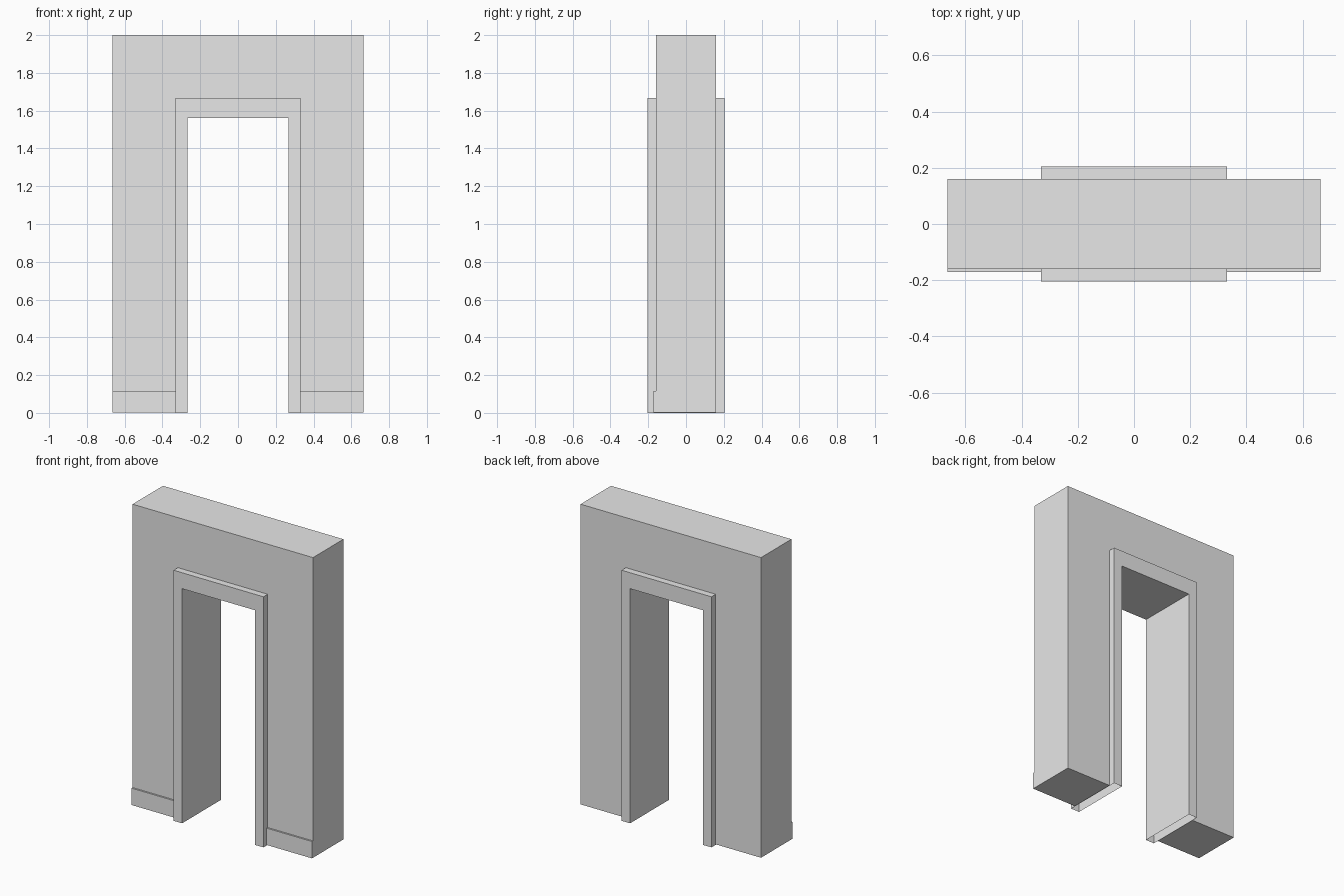
import bpy
import bmesh

if "Cube" in bpy.data.objects:
    bpy.data.objects.remove(bpy.data.objects["Cube"], do_unlink=True)

grey = bpy.data.materials.new("plain grey")
grey.use_nodes = True
grey.diffuse_color = (0.8, 0.8, 0.8, 1)
grey.node_tree.nodes["Principled BSDF"].inputs["Base Color"].default_value = grey.diffuse_color


def extrude_profile(name, profile, front, back, open_base=False):
    """Extrude an x-z outline from front to back along y."""
    bm = bmesh.new()
    face = bm.faces.new([bm.verts.new((x, front, z)) for x, z in profile])
    result = bmesh.ops.extrude_face_region(bm, geom=[face], use_keep_orig=True)
    for item in result["geom"]:
        if isinstance(item, bmesh.types.BMVert):
            item.co.y = back
    bmesh.ops.recalc_face_normals(bm, faces=bm.faces)
    if open_base:
        base = [f for f in bm.faces if f.normal.z < -0.9
                and f.calc_center_median().z < 0.01]
        bmesh.ops.delete(bm, geom=base, context="FACES")
    mesh = bpy.data.meshes.new(name)
    bm.to_mesh(mesh)
    bm.free()
    mesh.materials.append(grey)
    obj = bpy.data.objects.new(name, mesh)
    bpy.context.collection.objects.link(obj)
    return obj


def arch(outer, top, inner, inner_top, base):
    """Outline of a square arch."""
    half = [(outer, top), (outer, base), (inner, base), (inner, inner_top)]
    return half + [(-x, z) for x, z in reversed(half)]


WALL, FRAME, OPENING = 0.664, 0.331, 0.268
FRAME_TOP, BASE = 1.667, 0.003

# Wall around the doorway
extrude_profile("wall", arch(WALL, 2, FRAME, FRAME_TOP, BASE), -0.16, 0.16)

# Door frame standing proud on both sides, hollow underneath
extrude_profile("door_frame", arch(FRAME, FRAME_TOP, OPENING, 1.561, 0),
                -0.205, 0.205, open_base=True)

# Skirting boards on the front only
for side, s in (("left", 1), ("right", -1)):
    board = [(s * FRAME, BASE), (s * WALL, BASE), (s * WALL, 0.115), (s * FRAME, 0.115)]
    extrude_profile(side + "_skirting_board", board, -0.171, -0.16)
